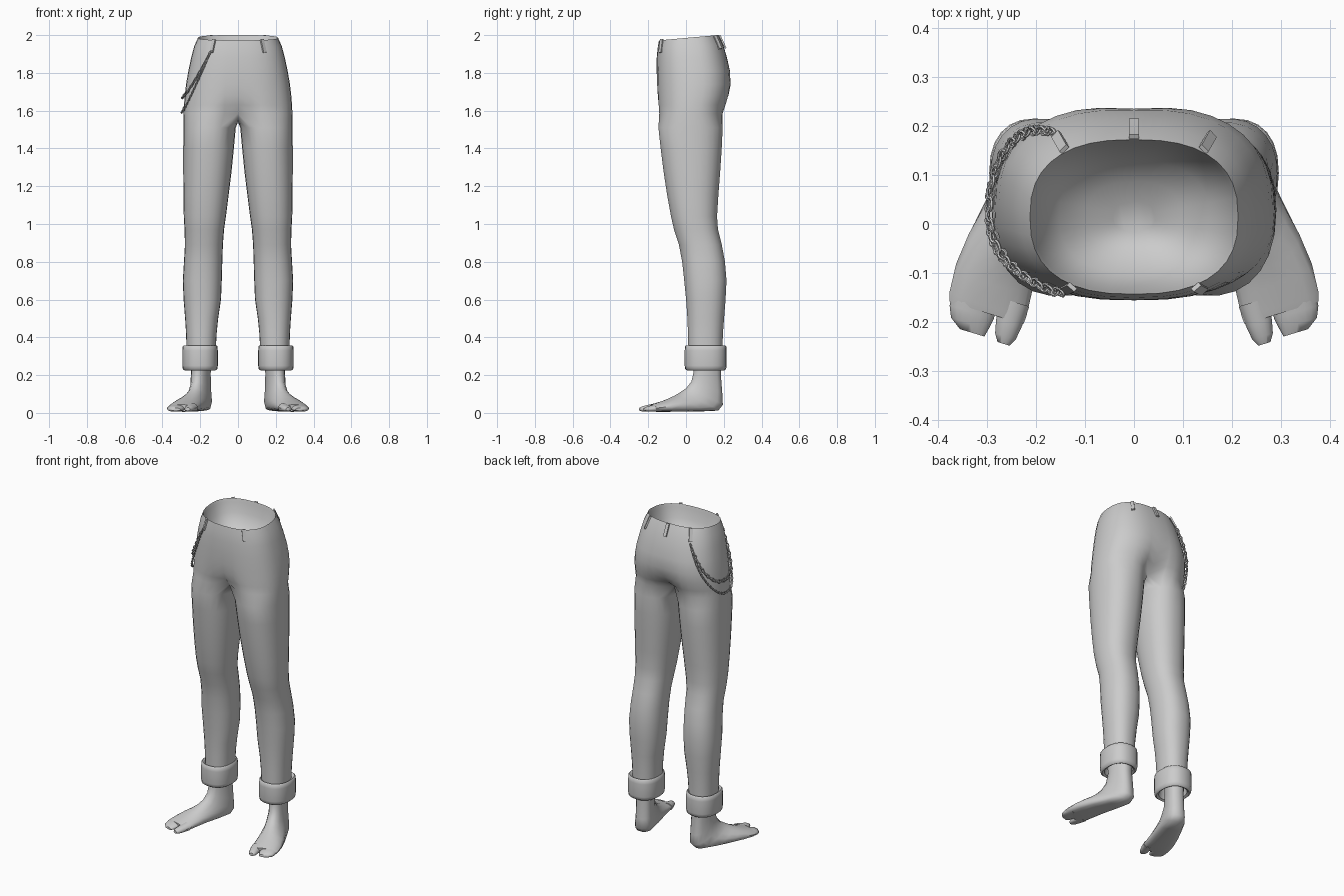
import bpy, bmesh, math
from mathutils import Vector, Matrix

if "Cube" in bpy.data.objects:
    bpy.data.objects.remove(bpy.data.objects["Cube"])

grey = bpy.data.materials.new("plain grey")
grey.diffuse_color = (0.6, 0.6, 0.6, 1)
grey.use_nodes = True
grey.node_tree.nodes["Principled BSDF"].inputs["Base Color"].default_value = grey.diffuse_color


def make(name, bm, mirror=False, angle=50):
    bmesh.ops.recalc_face_normals(bm, faces=bm.faces)
    me = bpy.data.meshes.new(name)
    bm.to_mesh(me)
    bm.free()
    me.materials.append(grey)
    ob = bpy.data.objects.new(name, me)
    bpy.context.collection.objects.link(ob)
    if mirror:
        m = ob.modifiers.new("mirror", 'MIRROR')
        m.merge_threshold = 0.0005
    bpy.ops.object.select_all(action='DESELECT')
    bpy.context.view_layer.objects.active = ob
    ob.select_set(True)
    bpy.ops.object.shade_smooth_by_angle(angle=math.radians(angle))
    return ob


def spow(v, e):
    return math.copysign(abs(v) ** e, v)


def oval(x0, x1, y0, y1, deg, e=0.8):
    a = math.radians(deg)
    return ((x0 + x1) / 2 + (x1 - x0) / 2 * spow(math.cos(a), e),
            (y0 + y1) / 2 + (y1 - y0) / 2 * spow(math.sin(a), e))


def strip(bm, a, b, closed):
    n = len(a)
    for i in range(n if closed else n - 1):
        j = (i + 1) % n
        bm.faces.new((a[i], a[j], b[j], b[i]))


def loft(bm, rings, cap=True):
    vs = [[bm.verts.new(p) for p in r] for r in rings]
    for a, b in zip(vs, vs[1:]):
        strip(bm, a, b, True)
    if cap:
        bm.faces.new(vs[0])
        bm.faces.new(vs[-1])


# hips: height, half width, front, back, centre dent
HIPS = [(1.985, .212, -.143, .172, 0), (1.94, .232, -.15, .197, 0),
        (1.88, .248, -.155, .217, 0), (1.81, .263, -.157, .235, .01),
        (1.74, .275, -.157, .242, .03), (1.68, .282, -.156, .234, .08),
        (1.63, .286, -.155, .220, .20), (1.585, .288, -.153, .206, .42)]
# legs: height, inner, outer, front, back
LEGS = [(1.51, .012, .289, -.147, .195), (1.40, .022, .290, -.135, .190),
        (1.28, .034, .290, -.120, .182), (1.15, .050, .289, -.100, .172),
        (1.04, .064, .287, -.080, .165), (.97, .074, .283, -.064, .170),
        (.89, .080, .281, -.038, .190), (.80, .083, .286, -.021, .207),
        (.70, .086, .292, -.010, .215), (.60, .090, .288, 0, .210),
        (.50, .105, .280, .007, .202), (.42, .113, .275, .010, .196),
        (.33, .118, .272, .012, .193)]
ARC, INNER = 19, 7


def hip_point(row, t):
    z, w, f, b, d = row
    x, y = oval(-w, w, f, b, -90 + 180 * t)
    x = max(x, 0) if 0.001 < t < 0.999 else 0
    y *= 1 - d * math.exp(-(x / .07) ** 2)
    return Vector((x, y, z + (.09 * y if z > 1.98 else .045 * y if z > 1.93 else 0)))


# trousers: half of the hips splits into one leg, then mirrored
bm = bmesh.new()
ts = [i / (ARC - 1) for i in range(ARC)]
hips = [[bm.verts.new(hip_point(r, t)) for t in ts] for r in HIPS]
for a, b in zip(hips, hips[1:]):
    strip(bm, a, b, False)
front, back = hips[-1][0].co, hips[-1][-1].co
saddle = []
for k in range(1, INNER + 1):
    u = k / (INNER + 1)
    p = back.lerp(front, u)
    p.z -= .045 * math.sin(math.pi * u)
    saddle.append(bm.verts.new(p))
prev = hips[-1] + saddle
for z, x0, x1, y0, y1 in LEGS:
    degs = [-125 + 250 * t for t in ts]
    degs += [125 + 110 * k / (INNER + 1) for k in range(1, INNER + 1)]
    ring = [bm.verts.new((*oval(x0, x1, y0, y1, d, .88), z)) for d in degs]
    strip(bm, prev, ring, True)
    prev = ring
# hollow inside the waist
prev = hips[0]
for s, dz in ((.97, .02), (.9, .08), (.72, .14), (.45, .18), (.2, .2)):
    ring = [bm.verts.new((v.co.x * s, .015 + (v.co.y - .015) * s, v.co.z - dz))
            for v in hips[0]]
    strip(bm, prev, ring, False)
    prev = ring
bm.faces.new(prev)
make("trousers", bm, True, 60)

# rolled cuffs: rounded band profile swept round the ankle
bm = bmesh.new()
rows = [(.025, .345), (.008, .358), (.002, .352), (0, .33), (0, .25), (.003, .232),
        (.012, .225), (.024, .232), (.028, .26), (.034, .33)]
loft(bm, [[(*oval(.107 + g, .295 - g, -.007 + g, .215 - g, i * 15, .85), z)
           for i in range(24)] for g, z in rows], False)
make("cuffs", bm, True)

# feet: sections turn from the ankle towards the toes
ORIGIN = Vector((.2, .11, 0))
AHEAD, SIDE = Vector((.29, -.957, 0)), Vector((.957, .29, 0))
UP = Vector((0, 0, 1))


def section(sa, za, sb, zb, c, w, n=16):
    top = ORIGIN + AHEAD * sa + UP * za
    low = ORIGIN + AHEAD * sb + UP * zb
    mid, half = (top + low) / 2, (top - low) / 2
    out = []
    for i in range(n):
        a = 2 * math.pi * i / n
        ca, sn = math.cos(a), math.sin(a)
        up = ca if ca > 0 else spow(ca, .6)
        wide = w * spow(sn, .85) * (1 - .12 * max(ca, 0))
        out.append(mid + half * up + SIDE * (c + wide))
    return out


bm = bmesh.new()
loft(bm, [section(*r) for r in (
    (.075, .32, -.078, .32, 0, .052), (.072, .22, -.075, .20, 0, .048),
    (.085, .165, -.083, .10, 0, .050), (.115, .13, -.086, .04, 0, .056),
    (.15, .108, -.06, .012, .004, .062), (.18, .092, .03, .008, .010, .070),
    (.21, .079, .12, .007, .016, .077), (.25, .063, .21, .006, .018, .082),
    (.295, .049, .285, .006, .014, .082), (.308, .044, .306, .008, .012, .079))])
# big toe and the joined smaller toes
for toe in (((.27, .052, .27, .007, -.036, .032), (.315, .042, .315, .007, -.038, .027),
             (.342, .036, .342, .007, -.039, .022), (.358, .028, .358, .011, -.040, .013)),
            ((.27, .050, .27, .007, .044, .048), (.315, .041, .315, .007, .041, .047),
             (.338, .035, .338, .007, .038, .040), (.355, .026, .355, .011, .028, .026))):
    loft(bm, [section(*r) for r in toe])
make("feet", bm, True, 60)


def surface(z, t, out):
    # point on the hips at any height, pushed outwards
    z = min(max(z, 1.586), 1.984)
    for a, b in zip(HIPS, HIPS[1:]):
        if b[0] <= z <= a[0]:
            k = (a[0] - z) / (a[0] - b[0])
            r = [p + (q - p) * k for p, q in zip(a, b)]
            p = hip_point(r, t)
            p.z = z
            n = Vector((p.x / r[1] ** 2, (p.y - .02) / .19 ** 2, 0)).normalized()
            return p + n * out


# belt loops: thin plates lying on the waistband
bm = bmesh.new()
for t, side, top in ((.17, 1, 1.978), (.17, -1, 1.978), (.80, 1, 1.998),
                     (.80, -1, 1.998), (1, 1, 2.0)):
    a, b = surface(1.98, t, .003), surface(1.915, t, .005)
    a.z, b.z = top, top - .07
    a.x, b.x = a.x * side, b.x * side
    d = (a - b).normalized()
    out = Vector((a.x, a.y - .02, 0)).normalized()
    right = d.cross(out).normalized()
    m = Matrix((right, d.cross(right), d)).transposed().to_4x4()
    m.translation = (a + b) / 2
    size = Matrix.Diagonal((.02, .009, (a - b).length, 1))
    bmesh.ops.create_cube(bm, size=1, matrix=m @ size)
make("belt_loops", bm, False, 30)


# hanging chains on one hip
def chain(name, bottom, count, length, width, wire, t0, t1):
    def at(u):
        t = t0 + (t1 - t0) * u
        z = bottom + (1.915 - bottom) * abs(2 * u - 1) ** 2.2
        p = surface(z, t, .010)
        return Vector((-p.x, p.y, z))
    fine = [at(i / 400) for i in range(401)]
    dist = [0]
    for p, q in zip(fine, fine[1:]):
        dist.append(dist[-1] + (q - p).length)
    bm = bmesh.new()
    for k in range(count):
        goal = dist[-1] * (k + .5) / count
        i = min(next(j for j, d in enumerate(dist) if d >= goal), 399)
        p, d = fine[i], (fine[i + 1] - fine[i - 1]).normalized()
        out = Vector((p.x, p.y - .02, 0)).normalized()
        a = d.cross(out).normalized()
        b = d.cross(a)
        if k % 2:
            a, b = b, a
        a, b = (a + b * .4).normalized(), (b - a * .4).normalized()
        rings = []
        for s in range(10):
            f = 2 * math.pi * s / 10
            mid = p + d * math.cos(f) * length / 2 + a * math.sin(f) * width / 2
            r = (d * math.cos(f) + a * math.sin(f)) * wire
            rings.append([mid + r * math.cos(h * math.pi * .4)
                          + b * wire * math.sin(h * math.pi * .4) for h in range(5)])
        loft(bm, rings + rings[:1], False)
    bmesh.ops.remove_doubles(bm, verts=bm.verts, dist=1e-5)
    make(name, bm)


chain("large_link_chain", 1.67, 32, .026, .017, .0032, .17, .80)
chain("fine_chain", 1.59, 70, .014, .010, .0028, .17, .80)
